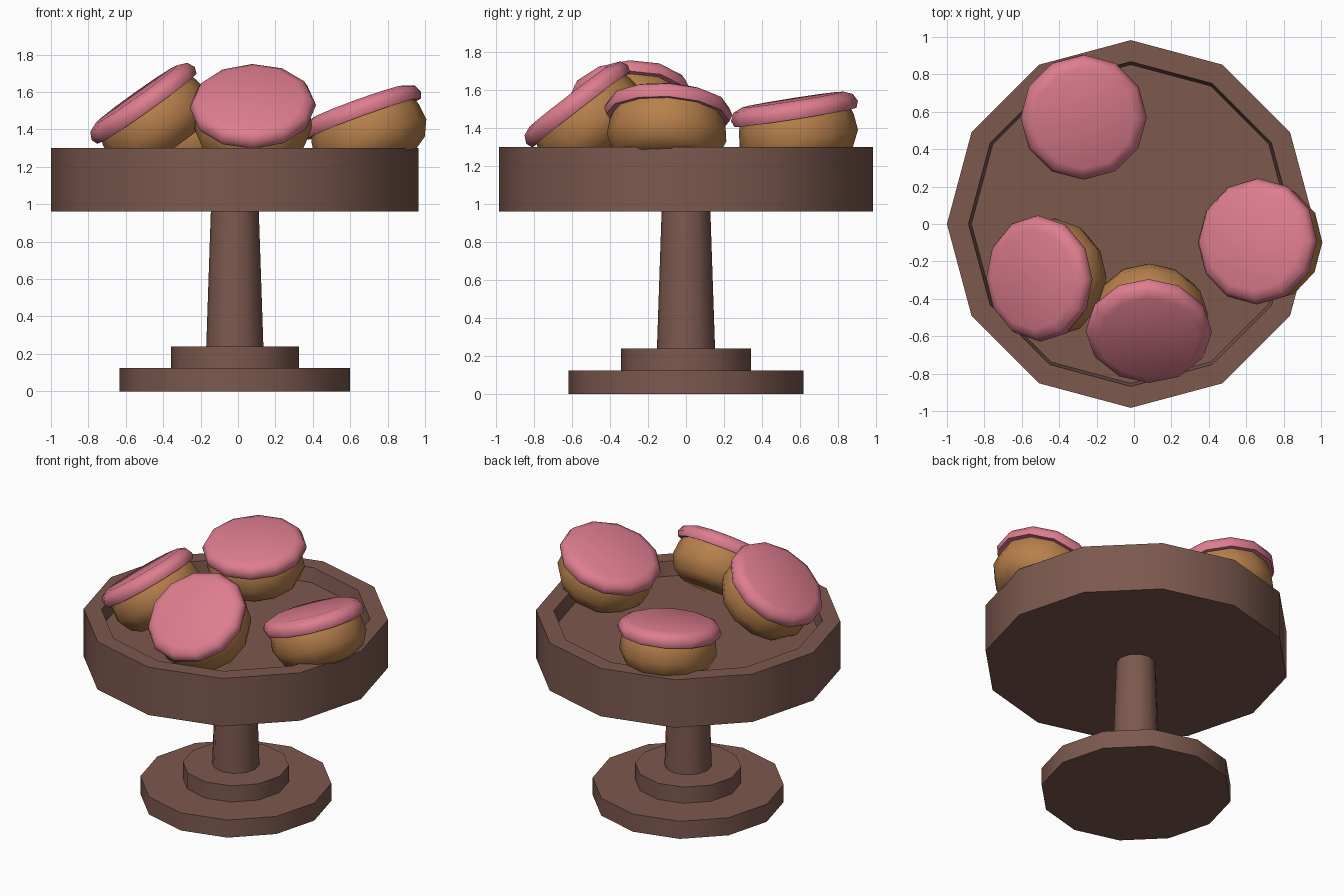
import bpy, bmesh, math
from mathutils import Vector

if "Cube" in bpy.data.objects:
    bpy.data.objects.remove(bpy.data.objects["Cube"])

def material(name, rgb):
    m = bpy.data.materials.new(name)
    m.diffuse_color = (*rgb, 1)
    m.use_nodes = True
    m.node_tree.nodes["Principled BSDF"].inputs["Base Color"].default_value = m.diffuse_color
    return m

wood = material("brown_stand", (0.202, 0.100, 0.076))
dough = material("golden_dough", (0.479, 0.216, 0.072))
icing = material("pink_icing", (0.73, 0.205, 0.275))

def lathe(name, profile, mat, segments=12, angle=40):
    """Turn an (r, z) profile round z; r = 0 closes it with a flat cap."""
    bm = bmesh.new()
    rings = []
    for r, z in profile:
        rings.append([bm.verts.new((r * math.cos(2 * math.pi * i / segments),
                                    r * math.sin(2 * math.pi * i / segments), z))
                      for i in range(segments)])
    for a, b in zip(rings, rings[1:]):
        for i in range(segments):
            j = (i + 1) % segments
            bm.faces.new((a[i], a[j], b[j], b[i]))
    bm.faces.new(rings[0])
    bm.faces.new(rings[-1])
    bmesh.ops.recalc_face_normals(bm, faces=bm.faces)
    me = bpy.data.meshes.new(name)
    bm.to_mesh(me)
    bm.free()
    me.materials.append(mat)
    ob = bpy.data.objects.new(name, me)
    bpy.context.collection.objects.link(ob)
    bpy.ops.object.select_all(action='DESELECT')
    ob.select_set(True)
    bpy.context.view_layer.objects.active = ob
    bpy.ops.object.shade_smooth_by_angle(angle=math.radians(angle))
    return ob

# Stand: stepped foot, tapered stem and recessed tray
CX = -0.017
stand = [
    ("foot", [(0.617, 0), (0.617, 0.125)]),
    ("foot_step", [(0.342, 0.12), (0.342, 0.24)]),
    ("stem", [(0.153, 0.235), (0.128, 0.97)]),
    ("tray", [(0.983, 0.96), (0.983, 1.30), (0.868, 1.30), (0.852, 1.20)]),
]
for name, profile in stand:
    lathe(name, profile, wood).location.x = CX

# Iced buns: bulging dough with an overhanging icing slab
bun_profile = [(0.21, -0.25), (0.275, -0.205), (0.315, -0.12), (0.305, -0.03), (0.29, 0.01)]
icing_profile = [(0.29, 0.0), (0.325, -0.005), (0.338, 0.03), (0.318, 0.07), (0.27, 0.09)]
buns = [  # icing base centre, upward direction
    ("back", (-0.27, 0.575, 1.46), (0.03, -0.155, 0.985)),
    ("right", (0.67, -0.095, 1.46), (-0.34, 0.06, 0.94)),
    ("left", (-0.49, -0.29, 1.515), (-0.579, -0.05, 0.815)),
    ("front", (0.08, -0.555, 1.50), (-0.02, -0.61, 0.79)),
]
for side, pos, up in buns:
    rot = Vector((0, 0, 1)).rotation_difference(Vector(up).normalized())
    for part, profile, mat in (("bun", bun_profile, dough), ("icing", icing_profile, icing)):
        ob = lathe(f"{side}_{part}", profile, mat, 12, 60)
        ob.location = pos
        ob.rotation_mode = 'QUATERNION'
        ob.rotation_quaternion = rot
